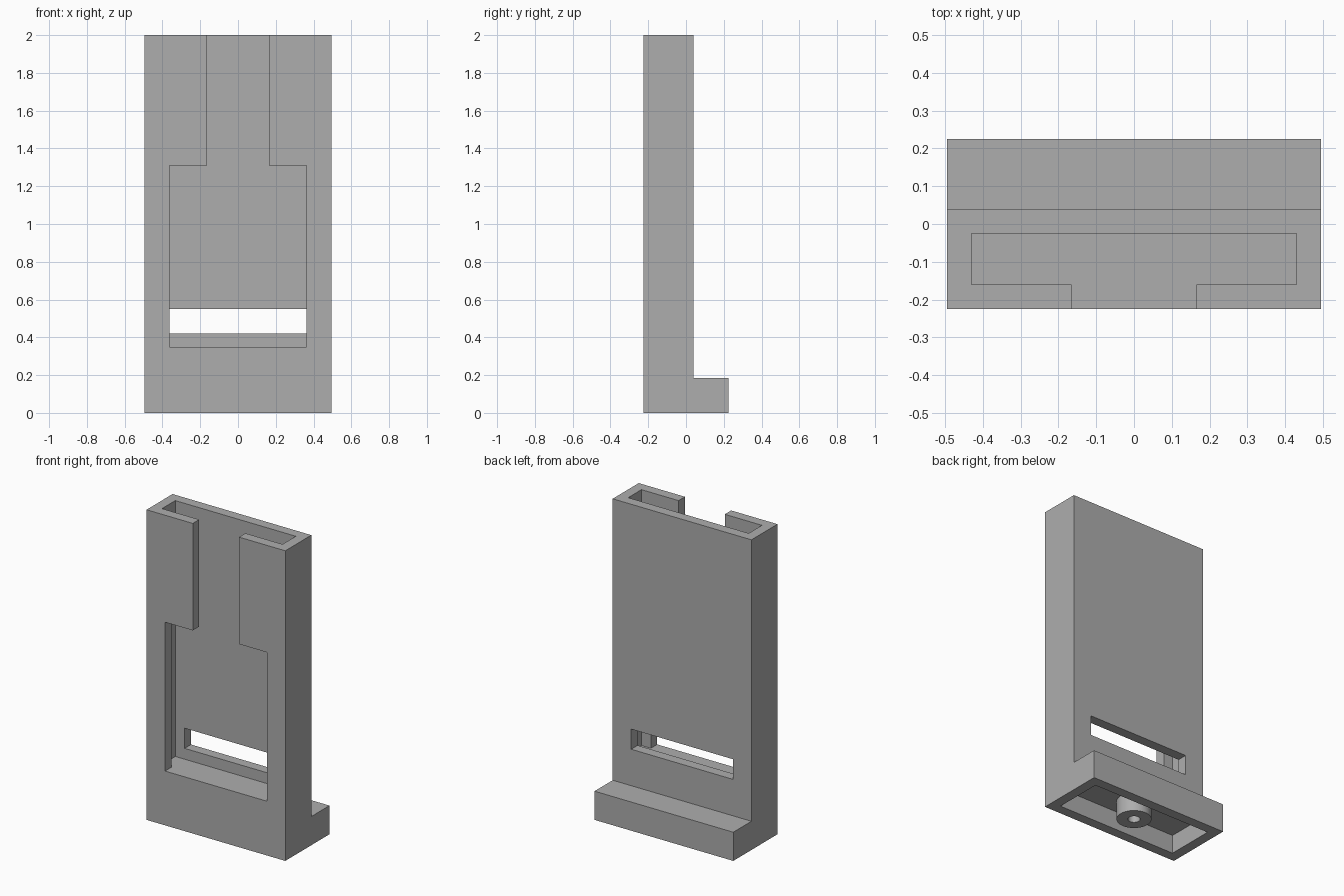
import bpy
import bmesh

cube = bpy.data.objects.get("Cube")
if cube:
    bpy.data.objects.remove(cube, do_unlink=True)

# One plain grey plastic
GREY = (0.42, 0.42, 0.42, 1.0)
grey = bpy.data.materials.new("grey plastic")
grey.use_nodes = True
grey.diffuse_color = GREY
grey.node_tree.nodes["Principled BSDF"].inputs["Base Color"].default_value = GREY

HALF = 0.495          # half width of the holder
FRONT, BACK = -0.225, 0.04
WALL = 0.065
EPS = 0.05            # overshoot of cutters


def prism(name, points, axis, low, high):
    """Extrude a closed profile along x (points are y, z) or y (points are x, z)."""
    bm = bmesh.new()
    place = (lambda a, b: (low, a, b)) if axis == "x" else (lambda a, b: (a, low, b))
    face = bm.faces.new([bm.verts.new(place(a, b)) for a, b in points])
    grown = bmesh.ops.extrude_face_region(bm, geom=[face])["geom"]
    step = (high - low, 0, 0) if axis == "x" else (0, high - low, 0)
    bmesh.ops.translate(bm, vec=step, verts=[v for v in grown if isinstance(v, bmesh.types.BMVert)])
    bmesh.ops.recalc_face_normals(bm, faces=bm.faces)
    mesh = bpy.data.meshes.new(name)
    bm.to_mesh(mesh)
    bm.free()
    obj = bpy.data.objects.new(name, mesh)
    bpy.context.collection.objects.link(obj)
    mesh.materials.append(grey)
    return obj


def box(name, half_x, y0, y1, z0, z1):
    return prism(name, [(y0, z0), (y1, z0), (y1, z1), (y0, z1)], "x", -half_x, half_x)


def cylinder(name, radius, z0, z1):
    bpy.ops.mesh.primitive_cylinder_add(vertices=48, radius=radius, depth=z1 - z0,
                                        location=(0, 0, (z0 + z1) / 2))
    obj = bpy.context.object
    obj.name = name
    obj.data.materials.append(grey)
    return obj


def cut(target, cutters):
    """Subtract each cutter, apply the result and remove the cutter."""
    bpy.context.view_layer.objects.active = target
    for cutter in cutters:
        cutter.hide_render = True
        mod = target.modifiers.new("cut", "BOOLEAN")
        mod.operation = "DIFFERENCE"
        mod.solver = "EXACT"
        mod.object = cutter
        bpy.ops.object.modifier_apply(modifier=mod.name)
        bpy.data.objects.remove(cutter, do_unlink=True)


# Upright holder with a foot projecting at the back
holder = prism("holder_body", [(FRONT, 0), (-FRONT, 0), (-FRONT, 0.185),
                               (BACK, 0.185), (BACK, 2), (FRONT, 2)], "x", -HALF, HALF)

# Stepped front window: wide below, narrow neck open at the top
right_edge = [(0.363, 0.35), (0.363, 1.31), (0.165, 1.31), (0.165, 2 + EPS)]
outline = right_edge + [(-x, z) for x, z in reversed(right_edge)]
window = prism("window_cutter", outline, "y", FRONT - EPS, -0.1)

# Pocket open at the top, slot through the back, hollow under the foot
pocket = box("pocket_cutter", HALF - WALL, FRONT + WALL, BACK - WALL, 0.35, 2 + EPS)
slot = box("slot_cutter", 0.363, -0.1, BACK + EPS, 0.42, 0.55)
hollow = box("hollow_cutter", HALF - WALL, FRONT + WALL, -FRONT - WALL, -EPS, 0.12)
cut(holder, [pocket, window, slot, hollow])

# Round screw boss inside the hollow base
boss = cylinder("screw_boss", 0.103, 0, 0.125)
cut(boss, [cylinder("screw_hole_cutter", 0.036, -EPS, 0.12)])
bpy.ops.object.select_all(action="DESELECT")
boss.select_set(True)
bpy.context.view_layer.objects.active = boss
bpy.ops.object.shade_smooth_by_angle()
